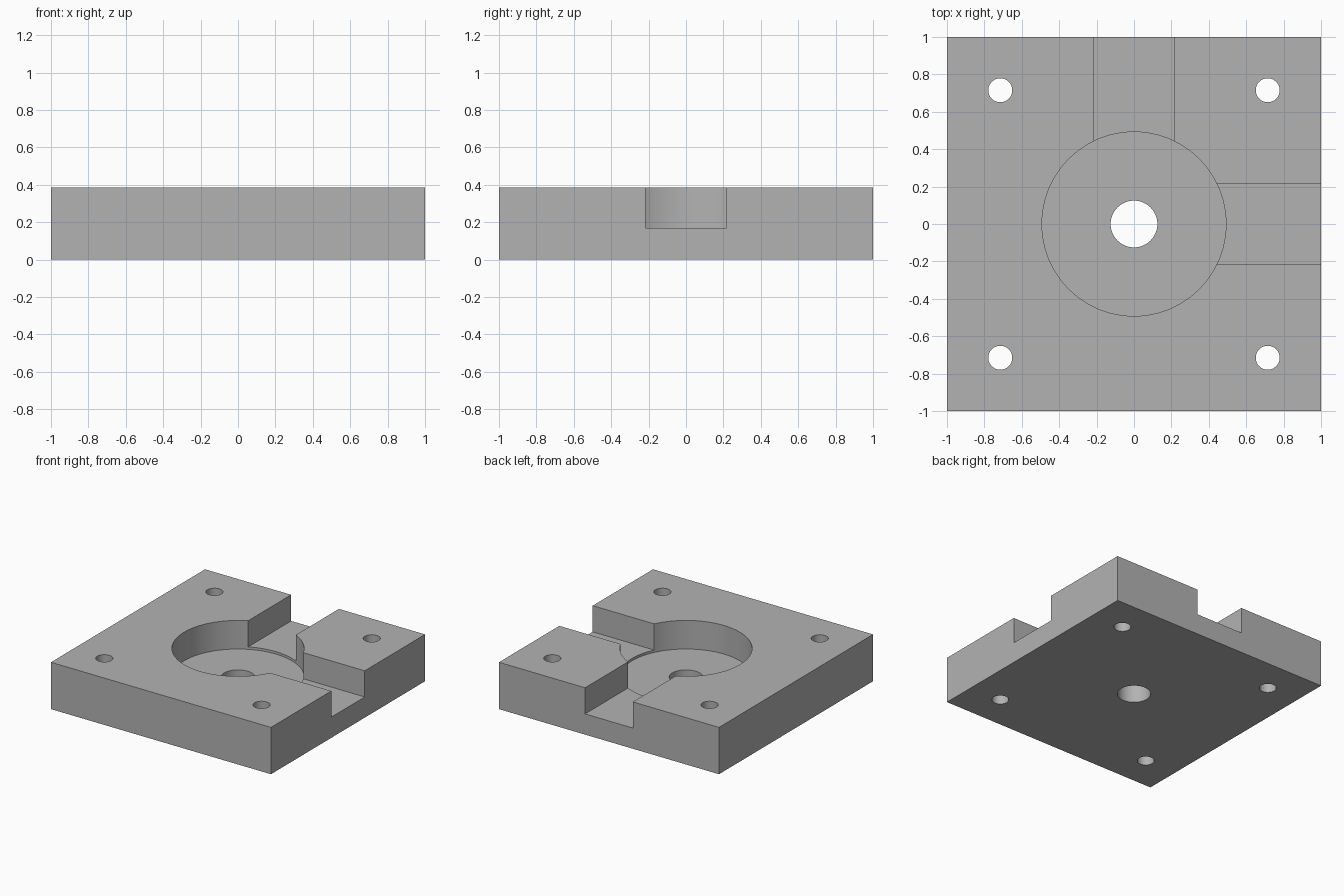
import bpy
import math

cube = bpy.data.objects.get("Cube")
if cube:
    bpy.data.objects.remove(cube, do_unlink=True)

HEIGHT = 0.385
POCKET_FLOOR = 0.15
CHANNEL_FLOOR = 0.17
CHANNEL_WIDTH = 0.434
HOLE_OFFSET = 0.715
TOP = HEIGHT + 0.1      # cutters overshoot the block

grey = bpy.data.materials.new("plain grey")
grey.use_nodes = True
colour = (0.45, 0.45, 0.45, 1)
grey.diffuse_color = colour
grey.node_tree.nodes["Principled BSDF"].inputs["Base Color"].default_value = colour


def box(name, size_x, size_y, z0, z1, x=0, y=0):
    bpy.ops.mesh.primitive_cube_add(size=1, location=(x, y, (z0 + z1) / 2))
    ob = bpy.context.object
    ob.name = name
    ob.scale = (size_x, size_y, z1 - z0)
    bpy.ops.object.transform_apply(location=True, rotation=True, scale=True)
    ob.data.materials.append(grey)
    return ob


def cylinder(name, radius, z0, z1, x=0, y=0, sides=96):
    bpy.ops.mesh.primitive_cylinder_add(
        vertices=sides, radius=radius, depth=z1 - z0, location=(x, y, (z0 + z1) / 2))
    ob = bpy.context.object
    ob.name = name
    ob.data.materials.append(grey)
    return ob


def cut(target, cutter):
    cutter.hide_render = True
    mod = target.modifiers.new(cutter.name, "BOOLEAN")
    mod.operation = "DIFFERENCE"
    mod.solver = "EXACT"
    mod.object = cutter
    bpy.context.view_layer.objects.active = target
    bpy.ops.object.modifier_apply(modifier=mod.name)
    bpy.data.objects.remove(cutter, do_unlink=True)


# Square base block
block = box("base_block", 2, 2, 0, HEIGHT)

# Round pocket with a through hole in its floor
cut(block, cylinder("pocket_cutter", 0.492, POCKET_FLOOR, TOP))
cut(block, cylinder("centre_hole_cutter", 0.125, -0.1, TOP, sides=64))

# Open channels from the pocket to the left and back sides
cut(block, box("left_channel_cutter", 0.9, CHANNEL_WIDTH, CHANNEL_FLOOR, TOP, x=0.7))
cut(block, box("back_channel_cutter", CHANNEL_WIDTH, 0.9, CHANNEL_FLOOR, TOP, y=0.7))

# Four corner bolt holes
for sx in (-1, 1):
    for sy in (-1, 1):
        cut(block, cylinder("bolt_hole_cutter", 0.064, -0.1, TOP,
                            sx * HOLE_OFFSET, sy * HOLE_OFFSET, sides=48))

# Smooth round walls, crisp edges
bpy.ops.object.select_all(action="DESELECT")
block.select_set(True)
bpy.context.view_layer.objects.active = block
bpy.ops.object.shade_smooth_by_angle(angle=math.radians(30))
